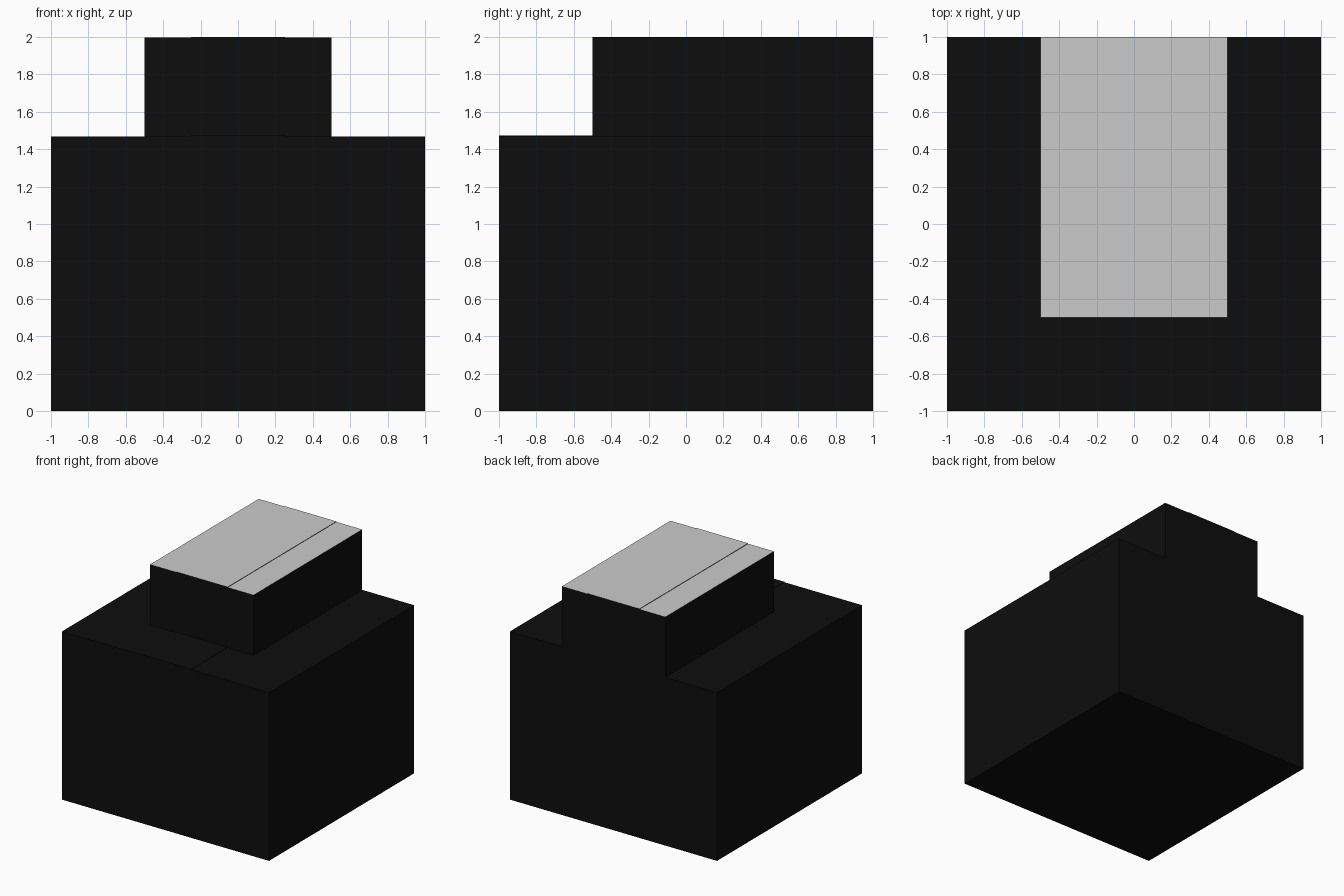
import bpy
import bmesh

if "Cube" in bpy.data.objects:
    bpy.data.objects.remove(bpy.data.objects["Cube"])


def material(name, value):
    mat = bpy.data.materials.new(name)
    mat.diffuse_color = (value, value, value, 1)
    mat.use_nodes = True
    mat.node_tree.nodes["Principled BSDF"].inputs["Base Color"].default_value = mat.diffuse_color
    return mat


black = material("black", 0.0043)
grey = material("light grey", 0.6)


def box(name, lo, hi, grey_top=False):
    bm = bmesh.new()
    bmesh.ops.create_cube(bm, size=1)
    for v in bm.verts:
        v.co = [lo[i] + (v.co[i] + 0.5) * (hi[i] - lo[i]) for i in range(3)]
    bm.normal_update()
    for f in bm.faces:
        f.material_index = int(grey_top and f.normal.z > 0.5)
    me = bpy.data.meshes.new(name)
    bm.to_mesh(me)
    bm.free()
    me.materials.append(black)
    me.materials.append(grey)
    ob = bpy.data.objects.new(name, me)
    bpy.context.collection.objects.link(ob)
    return ob


T = 0.004  # thickness of the raised centre strips

# Large base and smaller block on top, flush at the back
box("base_block", (-1, -1, 0), (1, 1, 1.469))
box("upper_block", (-0.5, -0.5, 1.469), (0.5, 1, 2 - T), grey_top=True)

# Slightly raised centre strips on both levels
box("base_strip", (-0.25, -1, 1.469), (0.25, -0.5, 1.469 + T))
box("upper_strip", (-0.25, -0.5, 2 - T), (0.25, 1, 2), grey_top=True)
